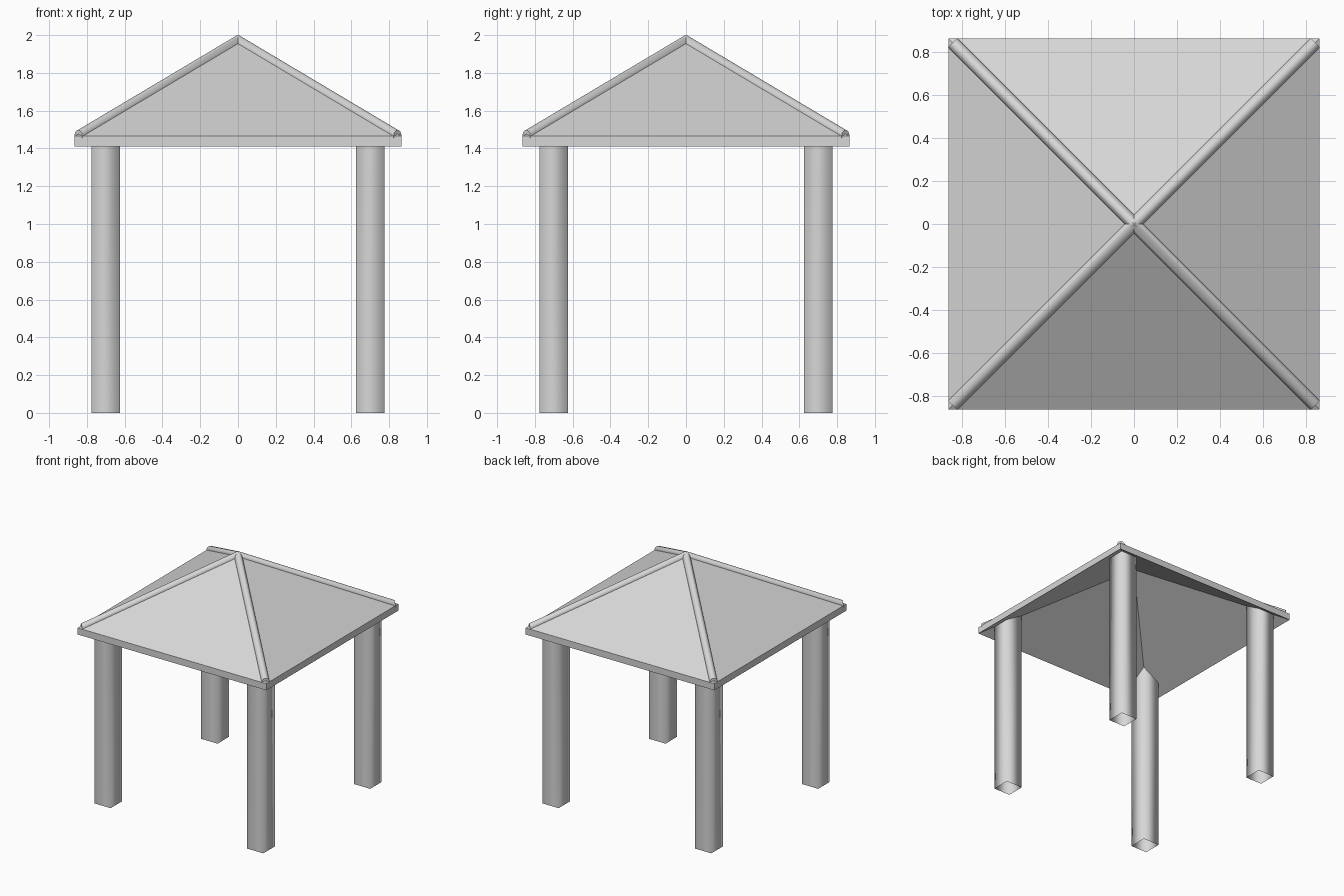
import bpy
import bmesh
from math import cos, sin, pi, sqrt, atan
from mathutils import Vector

cube = bpy.data.objects.get("Cube")
if cube:
    bpy.data.objects.remove(cube, do_unlink=True)

HALF = 0.865          # half width of the roof
EAVE_LOW, EAVE_HIGH = 1.41, 1.465
PEAK = 1.98
SLOPE = (PEAK - EAVE_HIGH) / HALF
CORNERS = [(-1, -1), (1, -1), (1, 1), (-1, 1)]

grey = bpy.data.materials.new("light_grey")
grey.use_nodes = True
grey.diffuse_color = (0.68, 0.68, 0.68, 1)
grey.node_tree.nodes["Principled BSDF"].inputs["Base Color"].default_value = grey.diffuse_color


def add_object(name, bm, smooth=False):
    mesh = bpy.data.meshes.new(name)
    bm.to_mesh(mesh)
    bm.free()
    mesh.materials.append(grey)
    obj = bpy.data.objects.new(name, mesh)
    bpy.context.collection.objects.link(obj)
    for poly in mesh.polygons:
        poly.use_smooth = smooth
    return obj


def bridge(bm, a, b):
    """Join two rings of equal size with quads."""
    n = len(a)
    for i in range(n):
        j = (i + 1) % n
        bm.faces.new((a[i], a[j], b[j], b[i]))


# Roof: a hollow pyramid shell with a vertical eave band
bm = bmesh.new()
rings = []
for z in (EAVE_LOW, EAVE_HIGH):
    ring = [bm.verts.new((x * HALF, y * HALF, z)) for x, y in CORNERS]
    tip = bm.verts.new((0, 0, z + PEAK - EAVE_HIGH))
    for i in range(4):
        bm.faces.new((ring[i], ring[(i + 1) % 4], tip))
    rings.append(ring)
bridge(bm, *rings)
bmesh.ops.recalc_face_normals(bm, faces=bm.faces)
add_object("roof", bm)

# Round caps along the hips, each running corner to peak to corner
RADIUS, SIDES, REACH = 0.03, 20, 0.845
stretch = 1 / cos(atan(SLOPE / sqrt(2)))
for name, sign in (("hip_cap_a", 1), ("hip_cap_b", -1)):
    bm = bmesh.new()
    side = Vector((1, -sign, 0)).normalized()
    rings = []
    for t in (-REACH, 0, REACH):
        centre = Vector((t, sign * t, PEAK - 0.0125 - SLOPE * abs(t)))
        ring = []
        for k in range(SIDES):
            a = 2 * pi * k / SIDES
            up = Vector((0, 0, stretch * sin(a)))
            ring.append(bm.verts.new(centre + RADIUS * (side * cos(a) + up)))
        rings.append(ring)
    bridge(bm, rings[0], rings[1])
    bridge(bm, rings[1], rings[2])
    bm.faces.new(rings[0])
    bm.faces.new(rings[2])
    bmesh.ops.recalc_face_normals(bm, faces=bm.faces)
    cap = add_object(name, bm, smooth=True)
    # keep the end discs and the peak joint crisp
    bpy.ops.object.select_all(action='DESELECT')
    cap.select_set(True)
    bpy.context.view_layer.objects.active = cap
    bpy.ops.object.shade_smooth_by_angle(angle=0.6)

# Posts: open square tubes trimmed to the underside of the roof
POST, WIDTH = 0.70, 0.075
for cx, cy in CORNERS:
    bm = bmesh.new()
    foot, head = [], []
    for sx, sy in CORNERS:
        x, y = cx * POST + sx * WIDTH, cy * POST + sy * WIDTH
        foot.append(bm.verts.new((x, y, 0)))
        under = EAVE_LOW + SLOPE * (HALF - max(abs(x), abs(y)))
        head.append(bm.verts.new((x, y, under + 0.005)))
    bridge(bm, foot, head)
    name = ("front" if cy < 0 else "back") + ("_left" if cx > 0 else "_right") + "_post"
    add_object(name, bm, smooth=True)
